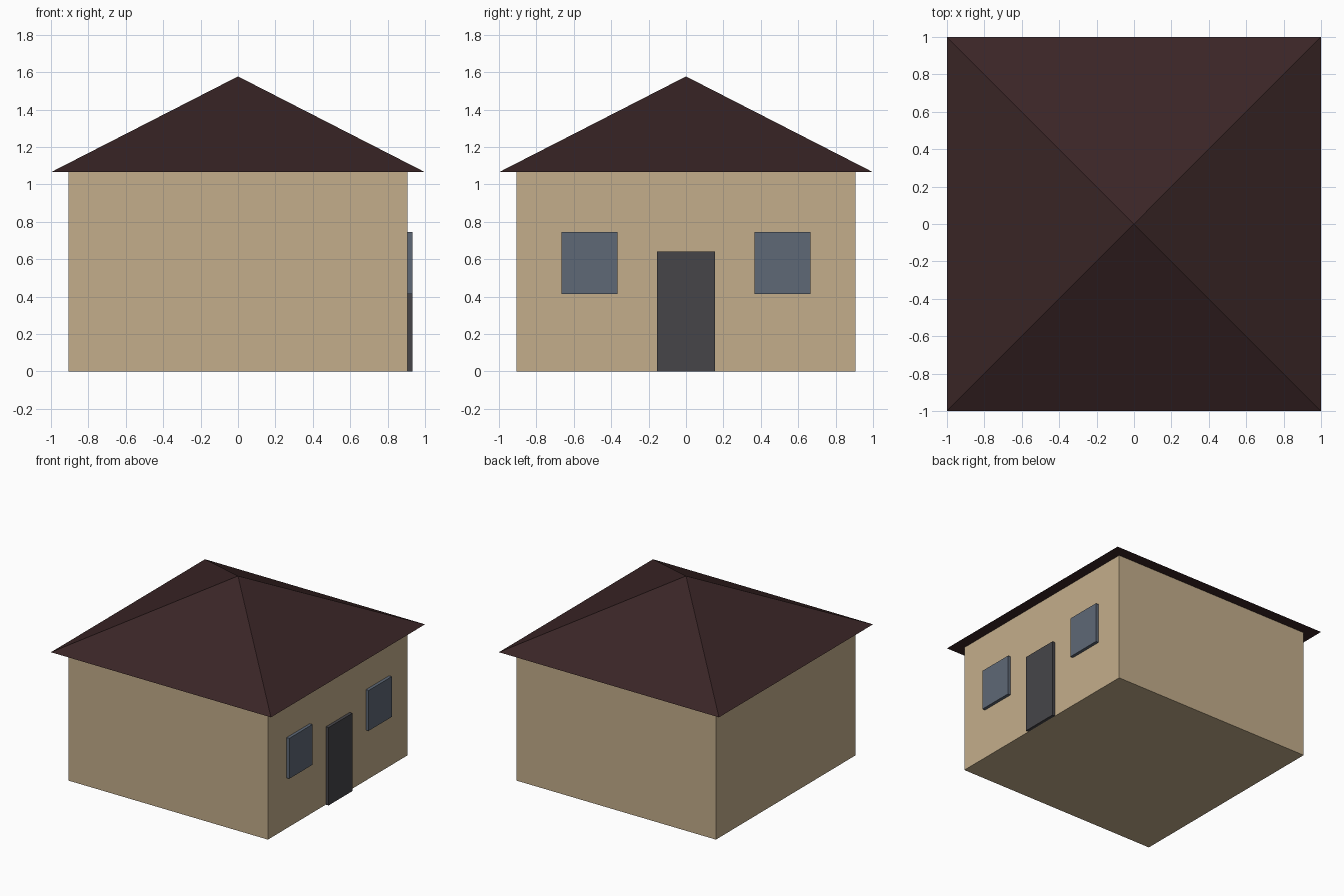
import bpy
import math

if "Cube" in bpy.data.objects:
    bpy.data.objects.remove(bpy.data.objects["Cube"])


def material(name, r, g, b):
    """Flat colour from 0-255 sRGB values, converted to linear."""
    def linear(c):
        c /= 255
        return c / 12.92 if c <= 0.04045 else ((c + 0.055) / 1.055) ** 2.4
    mat = bpy.data.materials.new(name)
    mat.diffuse_color = (linear(r), linear(g), linear(b), 1.0)
    mat.use_nodes = True
    mat.node_tree.nodes["Principled BSDF"].inputs["Base Color"].default_value = mat.diffuse_color
    return mat


def box(name, lo, hi, mat):
    """Axis-aligned box between two corners."""
    bpy.ops.mesh.primitive_cube_add(size=1)
    obj = bpy.context.object
    obj.name = name
    obj.location = [(a + b) / 2 for a, b in zip(lo, hi)]
    obj.scale = [b - a for a, b in zip(lo, hi)]
    bpy.ops.object.transform_apply(location=True, rotation=True, scale=True)
    obj.data.materials.append(mat)
    return obj


WALL = 0.907      # half width of the walls
EAVES = 1.065     # wall height
PEAK = 1.577      # top of the roof
FACE = 0.932      # outer face of door and windows

plaster = material("tan_plaster", 196, 174, 139)
tiles = material("dark_brown_tiles", 58, 37, 38)
door_grey = material("charcoal_door", 70, 69, 73)
glass = material("blue_grey_glass", 94, 104, 118)

# Walls
box("walls", (-WALL, -WALL, 0), (WALL, WALL, EAVES), plaster)

# Pyramid roof with overhanging eaves and flat underside
bpy.ops.mesh.primitive_cone_add(vertices=4, radius1=math.sqrt(2), radius2=0,
                                depth=PEAK - EAVES,
                                location=(0, 0, (PEAK + EAVES) / 2),
                                rotation=(0, 0, math.pi / 4))
roof = bpy.context.object
roof.name = "roof"
bpy.ops.object.transform_apply(location=True, rotation=True, scale=True)
roof.data.materials.append(tiles)

# Door on the right-hand wall
box("door", (WALL, -0.155, 0), (FACE, 0.155, 0.64), door_grey)

# Windows either side of the door
for name, y in (("window_near", -0.515), ("window_far", 0.515)):
    box(name, (WALL, y - 0.15, 0.414), (FACE, y + 0.15, 0.746), glass)
